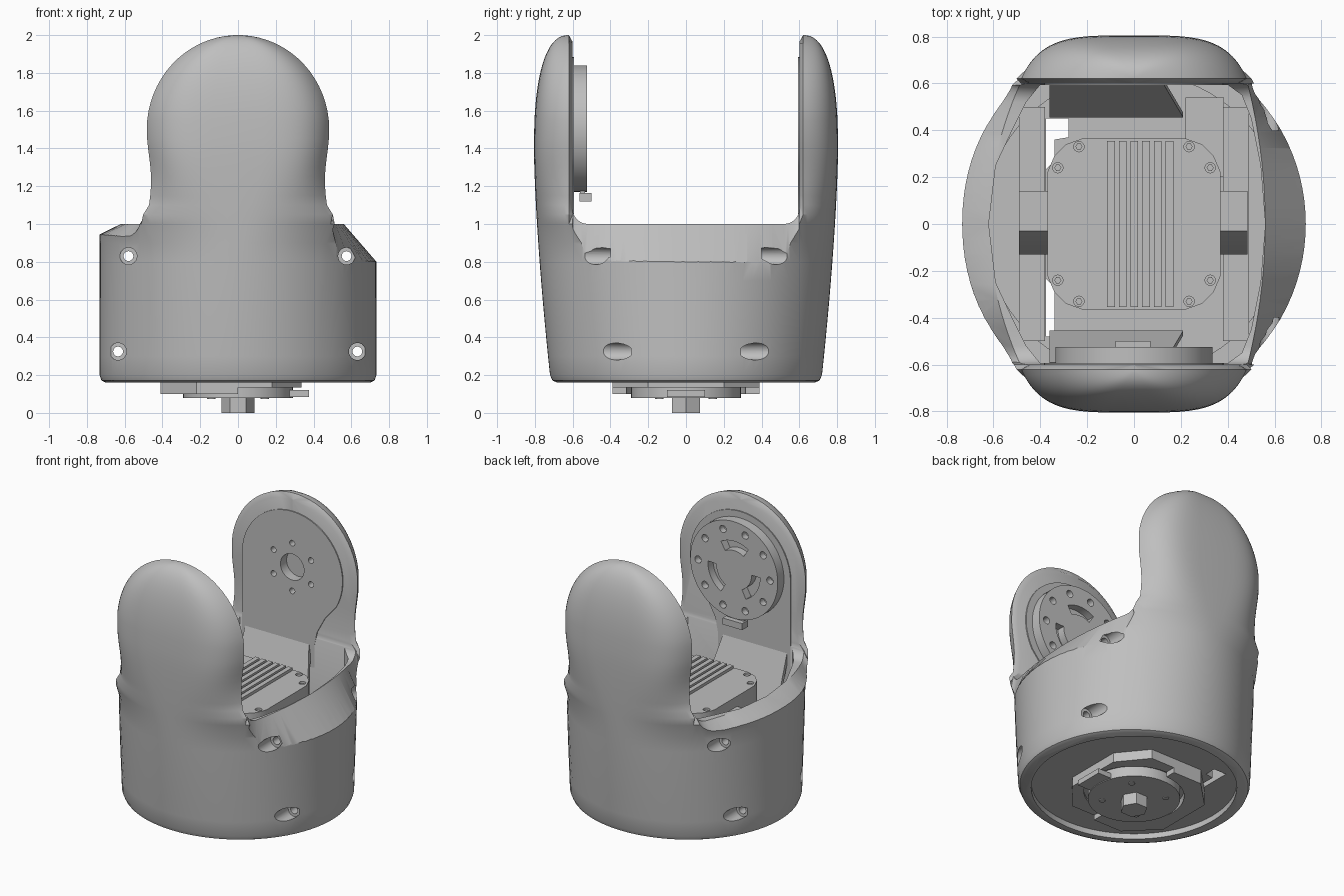
import bpy, bmesh, math
from math import sin, cos, pi, radians

cube = bpy.data.objects.get("Cube")
if cube:
    bpy.data.objects.remove(cube)

grey = bpy.data.materials.new("plain grey")
grey.use_nodes = True
GREY = (0.52, 0.52, 0.52, 1)
grey.diffuse_color = GREY
grey.node_tree.nodes["Principled BSDF"].inputs["Base Color"].default_value = GREY
parts = []


def finish(name, bm, keep=True):
    bmesh.ops.recalc_face_normals(bm, faces=bm.faces)
    mesh = bpy.data.meshes.new(name)
    bm.to_mesh(mesh)
    bm.free()
    ob = bpy.data.objects.new(name, mesh)
    bpy.context.scene.collection.objects.link(ob)
    mesh.materials.append(grey)
    if keep:
        parts.append(ob)
    else:
        ob.hide_render = True
    return ob


def loft(bm, sections, caps=True):
    rings = [[bm.verts.new(p) for p in s] for s in sections]
    n = len(rings[0])
    for a, b in zip(rings, rings[1:]):
        for i in range(n):
            j = (i + 1) % n
            bm.faces.new((a[i], a[j], b[j], b[i]))
    if caps:
        bm.faces.new(rings[0])
        bm.faces.new(rings[-1])
    return rings


def solid(name, pieces, keep=True):
    """Each piece is a flat outline extruded from lo to hi along an axis."""
    bm = bmesh.new()
    put = {"x": lambda u, v, t: (t, u, v),
           "y": lambda u, v, t: (u, t, v),
           "z": lambda u, v, t: (u, v, t)}
    for outline, lo, hi, axis in pieces:
        loft(bm, [[put[axis](u, v, t) for u, v in outline] for t in (lo, hi)])
    return finish(name, bm, keep)


def circle(r, u=0, v=0, n=48):
    return [(u + r * cos(2 * pi * i / n), v + r * sin(2 * pi * i / n)) for i in range(n)]


def rect(u0, u1, v0, v1):
    return [(u0, v0), (u1, v0), (u1, v1), (u0, v1)]


def cut(ob, cutter, drop=True):
    mod = ob.modifiers.new("cut", "BOOLEAN")
    mod.operation, mod.solver, mod.object = "DIFFERENCE", "EXACT", cutter
    bpy.context.view_layer.update()
    graph = bpy.context.evaluated_depsgraph_get()
    mesh = bpy.data.meshes.new_from_object(ob.evaluated_get(graph))
    ob.modifiers.clear()
    ob.data = mesh
    if drop:
        bpy.data.objects.remove(cutter)


# Outer shell: elliptic rings whose upper part narrows into two squarer, rounded lobes
WIDTH, EDGE, FACE = 0.733, 0.62, 0.6


def depth(z):
    if z > 1.4:
        return EDGE + 0.185 * max(0, 1 - ((z - 1.4) / 0.6) ** 2.4) ** (1 / 2.4)
    return 0.805 - 0.085 * ((1.4 - z) / 1.2) ** 1.5


def lobe_width(z):
    if z > 1.5:
        return 0.483 * math.sqrt(max(0, 1 - ((z - 1.5) / 0.5) ** 2))
    return 0.4715 + 0.0115 * cos((1.5 - z) * pi / 0.27)


def inner_width(z):
    if z > 1.5:
        return max(0.002, 0.93 * lobe_width(1.5 + (z - 1.5) / 0.93))
    return lobe_width(z) - 0.034


def shell_ring(z, inset=0):
    b = depth(z) - inset
    s = min(1, max(0, (z - 0.9) / 0.5))
    power = 2 + 2 * s * s * (3 - 2 * s)
    blend = min(1, max(0, (z - 1) / 0.1))
    a_lobe = lobe_width(z) / (1 - (EDGE / b) ** power) ** (1 / power)
    a = (WIDTH - inset) * (1 - blend) + a_lobe * blend
    side = []
    t0 = math.asin((EDGE / b) ** (power / 2))
    for i in range(15):
        t = pi / 2 + (t0 - pi / 2) * i / 14
        x = a * max(0, cos(t)) ** (2 / power) if i else 0
        side.append((x, b * sin(t) ** (2 / power), z))
    z_in = min(z, 1.96 + 0.1 * (z - 1.96))
    for k in range(13):
        y = FACE - 0.05 * k if k < 12 else 0
        x = a * (1 - (y / b) ** power) ** (1 / power)
        side.append((x * (1 - blend) + inner_width(z) * blend, y, z_in))
    side += [(x, -y, h) for x, y, h in side[-2::-1]]
    return side + [(-x, y, h) for x, y, h in side[-2:0:-1]]


bm = bmesh.new()
levels = [0.2 + 0.1 * i for i in range(9)] + [1.05 + 0.05 * i for i in range(9)]
levels += [1.5 + 0.5 * sin(1.53 * i / 16) for i in range(1, 17)]
rings = loft(bm, [shell_ring(0.162, 0.03), shell_ring(0.172, 0.01)]
             + [shell_ring(z) for z in levels], caps=False)
bm.faces.new(rings[0])
top, n = rings[-1], len(rings[-1])
for i in range(n // 2):
    quad = [top[i], top[i + 1], top[n - i - 1], top[(n - i) % n]]
    bm.faces.new(list(dict.fromkeys(quad)))
shell = finish("outer_shell", bm)

# Open notch between the lobes; its rim slopes down and follows the curved sides
arc = [(0.52 + 0.08 * sin(t * pi / 12), 1.08 - 0.08 * cos(t * pi / 12)) for t in range(7)]
flat = [(0.065 * k, 1) for k in range(-7, 8)]
outline = [(-FACE, 2.4)] + [(-y, z) for y, z in arc[::-1]] + flat + arc + [(FACE, 2.4)]


def notch_side(sign, inner, drop):
    """Sections from the inner rim line, past the shell, to a flat end."""
    near, past, end = [], [], []
    for y, z in outline:
        x = inner - (inner - 0.485) * (y / FACE) ** 2
        run = max(0.04, WIDTH * math.sqrt(1 - (y / 0.78) ** 2) - x)
        low = z - 1.3 * drop
        near.append((sign * x, y, z))
        past.append((sign * (x + 1.3 * run), y, low))
        end.append((sign * 1.2, y, low))
    return [near, past, end]


bm = bmesh.new()
loft(bm, notch_side(-1, 0.62, 0.055)[::-1] + notch_side(1, 0.56, 0.2))
cut(shell, finish("notch_cutter", bm, False))

# Hollow inside and open underside
right = [(0.56, 0), (0.54, 0.25), (0.5, 0.45), (0.46, 0.55), (0.4, 0.594)]
rear = [(-0.4, 0.594), (-0.46, 0.52), (-0.52, 0.4), (-0.59, 0.25), (-0.62, 0)]
half = right + rear
hollow = half + [(x, -y) for x, y in half[-2:0:-1]]
cut(shell, solid("hollow_cutter", [(hollow, 0.3, 1.3, "z")], False))
cut(shell, solid("underside_cutter", [(circle(0.645, n=72), 0.05, 0.36, "z")], False))

# Screw bores running front to back, with wide mouths
bores = [(-0.58, 0.83, 0.4), (0.575, 0.83, 0.4), (-0.635, 0.325, 0.29), (0.632, 0.325, 0.29)]
cut(shell, solid("mouth_cutter", [(circle(0.045, x, z, 24), s * y, s * 1.2, "y")
                                  for x, z, y in bores for s in (1, -1)], False))
cut(shell, solid("bore_cutter", [(circle(0.026, x, z, 20), -1.2, 1.2, "y")
                                 for x, z, y in bores], False))

# Flush arched panels on the inner lobe faces
arch = [(0.385 * cos(radians(a)), 1.5 + 0.385 * sin(radians(a))) for a in range(-30, 181, 7)]
arch += [(-0.385, 0.75), (0.17, 0.85), (0.17, 1), (0.19, 1.1), (0.25, 1.21)]
back_panel = solid("back_panel", [(arch, 0.593, 0.602, "y")])
solid("front_panel", [(arch, -0.602, -0.593, "y")])
pivot = [(circle(0.09, 0, 1.5), 0.5, 0.66, "y")]
pivot += [(circle(0.02, 0.165 * sin(k * pi / 3), 1.5 + 0.165 * cos(k * pi / 3), 16), 0.5, 0.66, "y")
          for k in range(6)]
pivot_cutter = solid("pivot_cutter", pivot, False)
cut(shell, pivot_cutter, drop=False)
cut(back_panel, pivot_cutter)

# Round coupling disc on the front lobe, with holes and curved slots
disc = solid("coupling_disc", [(circle(0.335, 0, 1.505, 72), -0.605, -0.525, "y")])
holes = [(circle(0.025, 0.275 * cos(k * pi / 5), 1.505 + 0.275 * sin(k * pi / 5), 16),
          -0.57, -0.4, "y") for k in range(10)]
for k in range(3):
    sweep = [radians(120 * k + 60 + 7 * i) for i in range(10)]
    slot = [(0.2 * cos(a), 1.505 + 0.2 * sin(a)) for a in sweep]
    slot += [(0.135 * cos(a), 1.505 + 0.135 * sin(a)) for a in sweep[::-1]]
    holes.append((slot, -0.58, -0.4, "y"))
cut(disc, solid("disc_cutter", holes, False))
solid("disc_tab", [(rect(-0.08, 0.07, 1.12, 1.165), -0.565, -0.5, "y"),
                   (rect(-0.07, 0.06, 1.15, 1.2), -0.56, -0.535, "y")])

# Slanted brackets below the panels
for s, name in ((1, "back_bracket"), (-1, "front_bracket")):
    bm = bmesh.new()
    loft(bm, [[(-0.36, s * y, z), (x, s * y, z), (x, s * (y + 0.02), z - 0.02),
               (-0.36, s * (y + 0.02), z - 0.02)] for x, y, z in ((0.21, 0.455, 0.6), (0.13, 0.59, 1))])
    finish(name, bm)

# Floor plate with a long gap, side rails and clamps
floor = solid("floor_plate", [(circle(0.65, n=72), 0.2, 0.25, "z")])
cut(floor, solid("gap_cutter", [([(-0.375, -0.48), (-0.34, -0.48), (-0.34, 0.36),
                                  (-0.28, 0.37), (-0.28, 0.45), (-0.375, 0.45)], 0, 1, "z")], False))
solid("side_rails", [(rect(-0.49, -0.38, -0.5, 0.5), 0.24, 0.6, "z"),
                     (rect(0.38, 0.49, -0.5, 0.5), 0.24, 0.6, "z"),
                     (rect(0.22, 0.385, 0.2, 0.54), 0.24, 0.55, "z")])
clamp = [(-0.13, 0.5), (0.14, 0.5), (0.14, 0.85), (-0.03, 0.85), (-0.13, 0.68)]
solid("clamps", [(clamp, -0.49, -0.37, "x"), (clamp, 0.37, 0.485, "x")])

# Motor block with cooling ridges and corner screws
corner = [(0.37, 0.22), (0.34, 0.29), (0.29, 0.34), (0.22, 0.365)]
block = corner + [(-x, y) for x, y in corner[::-1]]
block += [(-x, -y) for x, y in corner] + [(x, -y) for x, y in corner[::-1]]
motor = solid("motor_block", [(block, 0.3, 0.92, "z")])
spots = [(sx * x, sy * y) for x, y in ((0.235, 0.33), (0.325, 0.24)) for sx in (1, -1) for sy in (1, -1)]
cut(motor, solid("screw_cutter", [(circle(0.022, x, y, 16), 0.9, 1, "z") for x, y in spots], False))
solid("motor_ridges", [(rect(-0.115 + 0.05 * k, -0.082 + 0.05 * k, -0.355, 0.355), 0.9, 0.94, "z")
                       for k in range(6)])
solid("motor_screws", [(circle(0.015, x, y, 6), 0.89, 0.91, "z") for x, y in spots])
solid("motor_drum", [(circle(0.33), 0.15, 0.32, "z")])

# Underside flange, turning disc and hex bolt
wing = [(0, 0.39), (-0.22, 0.39), (-0.41, 0.2), (-0.41, -0.2), (-0.22, -0.39), (0, -0.39)]
flange = solid("flange", [(wing, 0.1, 0.21, "z")])
flange_side = solid("flange_thin_side", [([(-x * 0.82, y) for x, y in wing], 0.135, 0.21, "z")])
well = solid("well_cutter", [(circle(0.315), 0, 0.18, "z")], False)
cut(flange, well, drop=False)
cut(flange_side, well)
solid("turning_disc", [(circle(0.29), 0.08, 0.16, "z"),
                       (rect(0.2, 0.375, -0.1, 0.1), 0.085, 0.12, "z")])
solid("disc_screws", [(circle(0.02, 0.2 * cos(k * pi / 2 + 0.8), 0.2 * sin(k * pi / 2 + 0.8), 12),
                       0.074, 0.09, "z") for k in range(4)])
solid("hex_bolt", [(circle(0.087, n=6), 0, 0.1, "z")])

# Smooth shading with crisp edges
bpy.ops.object.select_all(action="DESELECT")
for ob in parts:
    ob.select_set(True)
bpy.context.view_layer.objects.active = shell
bpy.ops.object.shade_smooth_by_angle(angle=radians(32))
